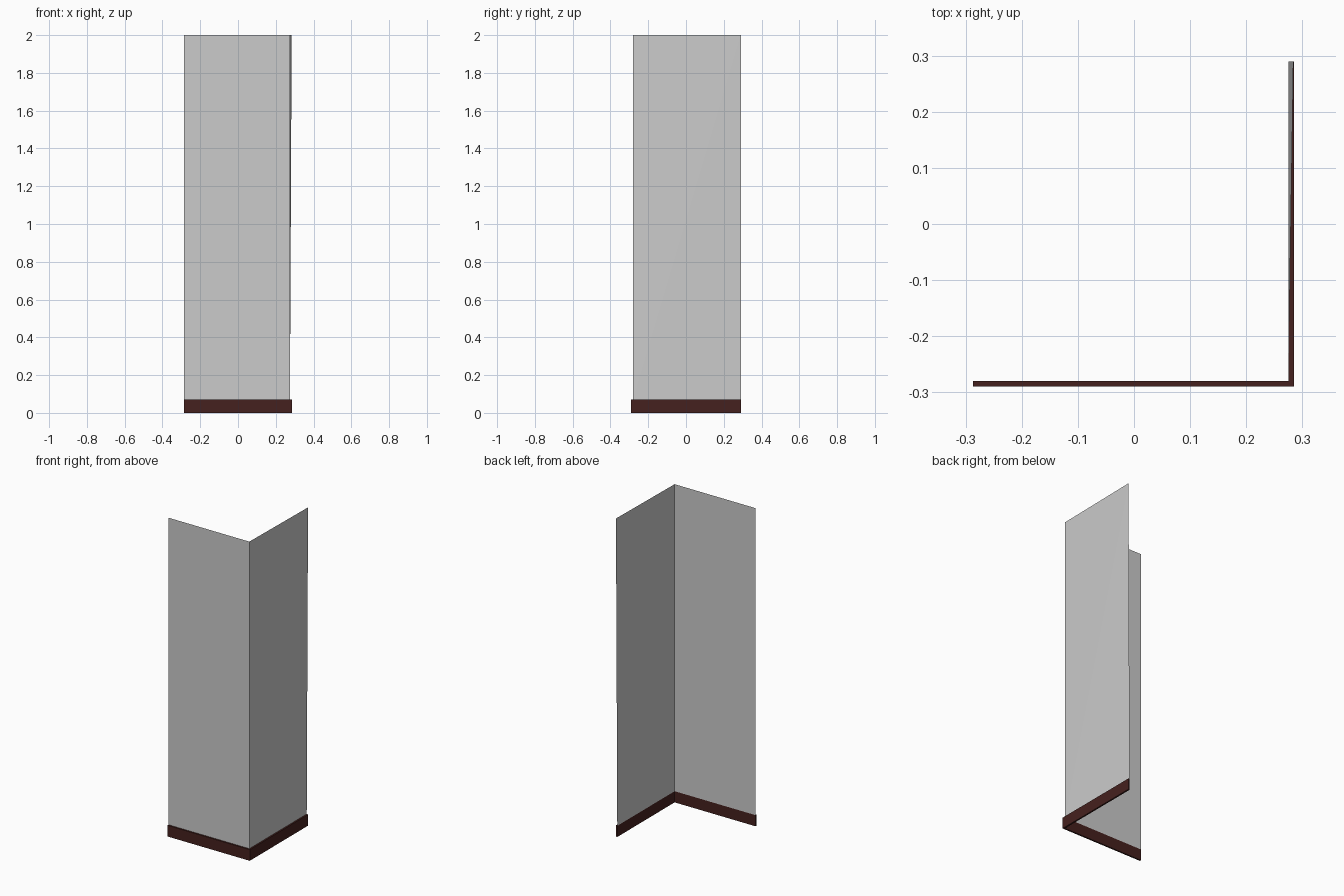
import bpy

if "Cube" in bpy.data.objects:
    bpy.data.objects.remove(bpy.data.objects["Cube"])

X0, X1 = -0.287, 0.285      # outer extent, left / right
Y0, Y1 = -0.29, 0.29        # outer extent, front / back
T = 0.01                    # skirting thickness
SKIRT, TOP = 0.07, 2.0
XI, YI = X1 - T, Y0 + T     # inner corner line


def make(name, verts, faces, color=None):
    mesh = bpy.data.meshes.new(name)
    mesh.from_pydata(verts, [], faces)
    mesh.update()
    obj = bpy.data.objects.new(name, mesh)
    bpy.context.collection.objects.link(obj)
    if color:
        mat = bpy.data.materials.new(name + "_brown")
        mat.diffuse_color = color
        mat.use_nodes = True
        mat.node_tree.nodes["Principled BSDF"].inputs["Base Color"].default_value = mat.diffuse_color
        mesh.materials.append(mat)
    return obj


# Thin wall sheets standing on the inner edge of the skirting
make("front_wall",
     [(X0, YI, SKIRT), (XI, YI, SKIRT), (XI, YI, TOP), (X0, YI, TOP)],
     [(0, 1, 2, 3)])

# The right wall's far upper corner leans slightly outwards
make("right_wall",
     [(XI, YI, SKIRT), (XI, Y1, SKIRT), (XI + 0.009, Y1, TOP), (XI, YI, TOP)],
     [(0, 1, 2), (0, 2, 3)])

# L-shaped skirting board, mitred at the corner
outer = [(X0, Y0), (X1, Y0), (X1, Y1)]
inner = [(X0, YI), (XI, YI), (XI, Y1)]
ring = outer + inner[::-1]
verts = [(x, y, z) for z in (0, SKIRT) for x, y in ring]
sides = [(i, (i + 1) % 6, (i + 1) % 6 + 6, i + 6) for i in range(6)]
caps = [(6, 7, 10, 11), (7, 8, 9, 10), (5, 4, 1, 0), (4, 3, 2, 1)]
make("skirting_board", verts, sides + caps, (0.06, 0.015, 0.013, 1))
